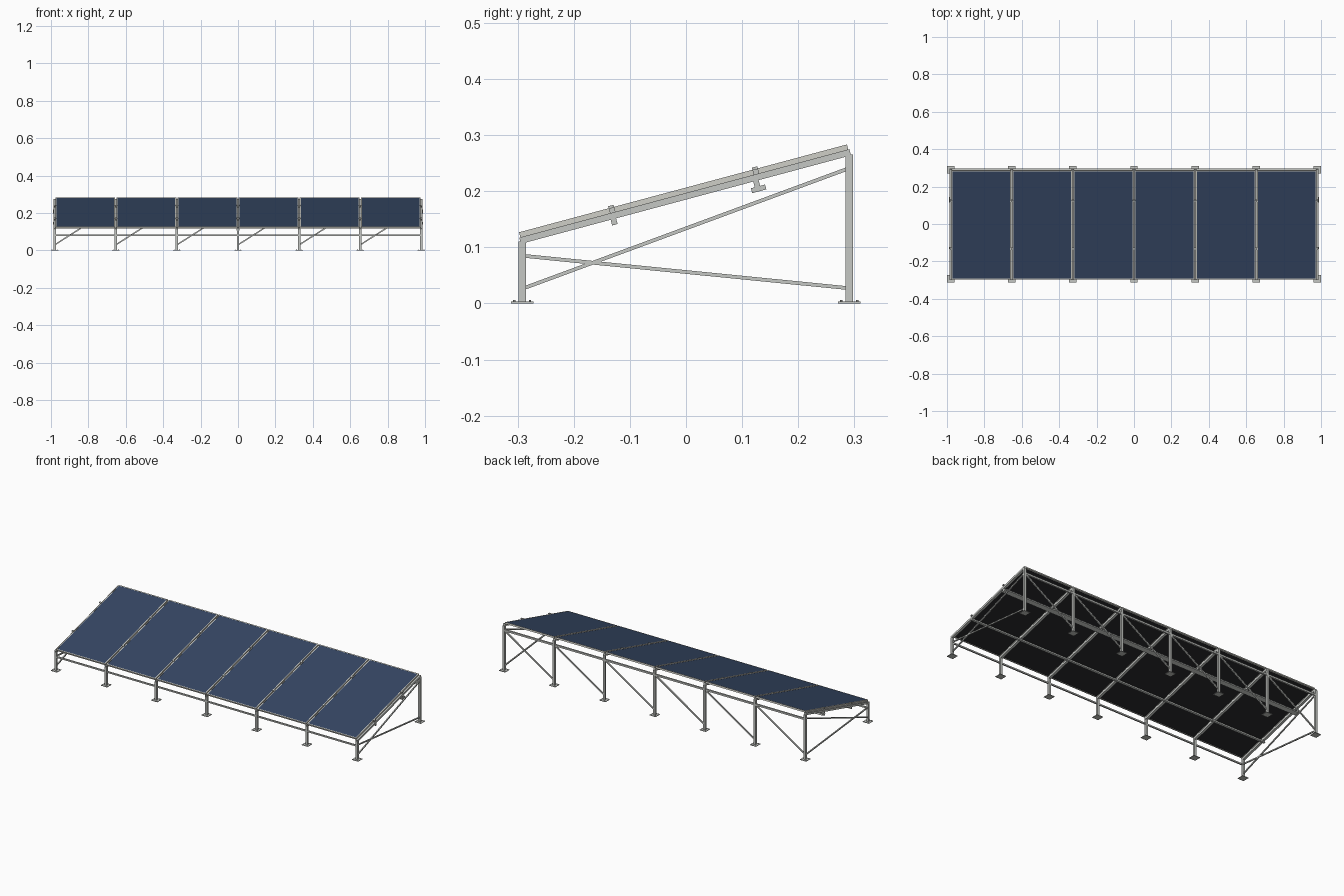
import bpy, bmesh, math
from mathutils import Matrix, Vector

if "Cube" in bpy.data.objects:
    bpy.data.objects.remove(bpy.data.objects["Cube"])

TILT = math.radians(15)
Z0 = 0.185                                   # underside of the rafters at y = 0
SLOPE = Matrix.Translation((0, 0, Z0)) @ Matrix.Rotation(TILT, 4, 'X')
XS = [-0.98 + i * 1.96 / 6 for i in range(7)]
YF, YB, POST = -0.292, 0.291, 0.013


def material(name, rgb):
    m = bpy.data.materials.new(name)
    m.diffuse_color = (*rgb, 1)
    m.use_nodes = True
    m.node_tree.nodes["Principled BSDF"].inputs["Base Color"].default_value = m.diffuse_color
    return m


STEEL = material("galvanised_grey", (0.56, 0.575, 0.55))
FRAME = material("light_aluminium", (0.62, 0.62, 0.57))
BLUE = material("panel_blue", (0.036, 0.062, 0.125))
BLACK = material("back_sheet_black", (0.022, 0.022, 0.024))


class Part:
    """Collects boxes, beams and bolts into one named object."""
    def __init__(self, name, mat):
        self.name, self.mat, self.bm = name, mat, bmesh.new()

    def box(self, lo, hi, frame=Matrix()):
        lo, hi = Vector(lo), Vector(hi)
        m = frame @ Matrix.Translation((lo + hi) / 2) @ Matrix.Diagonal((*(hi - lo), 1))
        bmesh.ops.create_cube(self.bm, size=1, matrix=m)

    def beam(self, a, b, t):
        a, b = Vector(a), Vector(b)
        d = b - a
        rot = d.to_track_quat('Z', 'Y').to_matrix().to_4x4()
        m = Matrix.Translation((a + b) / 2) @ rot @ Matrix.Diagonal((t, t, d.length, 1))
        bmesh.ops.create_cube(self.bm, size=1, matrix=m)

    def bolt(self, pos, r, h):
        bmesh.ops.create_cone(self.bm, cap_ends=True, segments=6, radius1=r, radius2=r,
                              depth=h, matrix=Matrix.Translation(pos))

    def done(self):
        me = bpy.data.meshes.new(self.name)
        self.bm.to_mesh(me)
        self.bm.free()
        me.materials.append(self.mat)
        bpy.context.collection.objects.link(bpy.data.objects.new(self.name, me))


# Posts with base plates and anchor bolts
h = POST / 2
for label, y, top in (("front", YF, 0.110), ("back", YB, 0.265)):
    posts = Part(label + "_posts", STEEL)
    plates = Part(label + "_base_plates", STEEL)
    bolts = Part(label + "_anchor_bolts", STEEL)
    for x in XS:
        posts.box((x - h, y - h, 0.002), (x + h, y + h, top))
        plates.box((x - 0.02, y - 0.02, 0), (x + 0.02, y + 0.02, 0.003))
        for sx in (-1, 1):
            for sy in (-1, 1):
                bolts.bolt((x + sx * 0.014, y + sy * 0.014, 0.004), 0.0022, 0.004)
    for p in (posts, plates, bolts):
        p.done()

# Sloping rafters
rafters = Part("rafters", STEEL)
for x in XS:
    rafters.box((x - 0.007, -0.3045, 0), (x + 0.007, 0.3045, 0.0115), SLOPE)
rafters.done()

# Cross purlins under the rafters, with the flat tray under the upper one
purlins = Part("purlins", STEEL)
for u in (-0.134, 0.129):
    purlins.box((-0.988, u - 0.005, -0.0105), (0.988, u + 0.005, 0.0005), SLOPE)
purlins.done()
tray = Part("cable_tray", STEEL)
tray.box((-0.988, 0.117, -0.0195), (0.988, 0.143, -0.0105), SLOPE)
tray.done()

# Horizontal rails
rails = Part("horizontal_rails", STEEL)
rails.beam((-0.98, YF, 0.081), (0.98, YF, 0.081), 0.008)
rails.beam((-0.98, YB, 0.238), (0.98, YB, 0.238), 0.010)
rails.done()

# Diagonal braces along the back and crossed braces at both ends
back = Part("back_braces", STEEL)
for a, b in zip(XS, XS[1:]):
    back.beam((a, YB, 0.03), (b, YB, 0.238), 0.007)
back.done()
ends = Part("end_braces", STEEL)
for x in (XS[0], XS[-1]):
    ends.beam((x, YF, 0.026), (x, YB, 0.241), 0.0065)
    ends.beam((x, YF, 0.085), (x, YB, 0.027), 0.0065)
ends.done()

# Solar panels: aluminium rim, blue face, black back
rims = Part("panel_rims", FRAME)
faces = Part("panel_faces", BLUE)
backs = Part("panel_backs", BLACK)
U, N0, N1, W = 0.3025, 0.0115, 0.0207, 0.006
for a, b in zip(XS, XS[1:]):
    l, r = a + 0.003, b - 0.003
    rims.box((l, -U, N0), (l + W, U, N1), SLOPE)
    rims.box((r - W, -U, N0), (r, U, N1), SLOPE)
    rims.box((l + W, -U, N0), (r - W, -U + W, N1), SLOPE)
    rims.box((l + W, U - W, N0), (r - W, U, N1), SLOPE)
    faces.box((l + W, -U + W, 0.015), (r - W, U - W, 0.0202), SLOPE)
    backs.box((l + W, -U + W, 0.0135), (r - W, U - W, 0.015), SLOPE)
for p in (rims, faces, backs):
    p.done()

# Clamps holding the panel edges to the rafters
clamps = Part("panel_clamps", STEEL)
for x in XS:
    for u in (-0.132, 0.133):
        clamps.box((x - 0.007, u - 0.005, 0.0195), (x + 0.007, u + 0.005, 0.0245), SLOPE)
        clamps.box((x - 0.0025, u - 0.005, 0.011), (x + 0.0025, u + 0.005, 0.02), SLOPE)
clamps.done()
